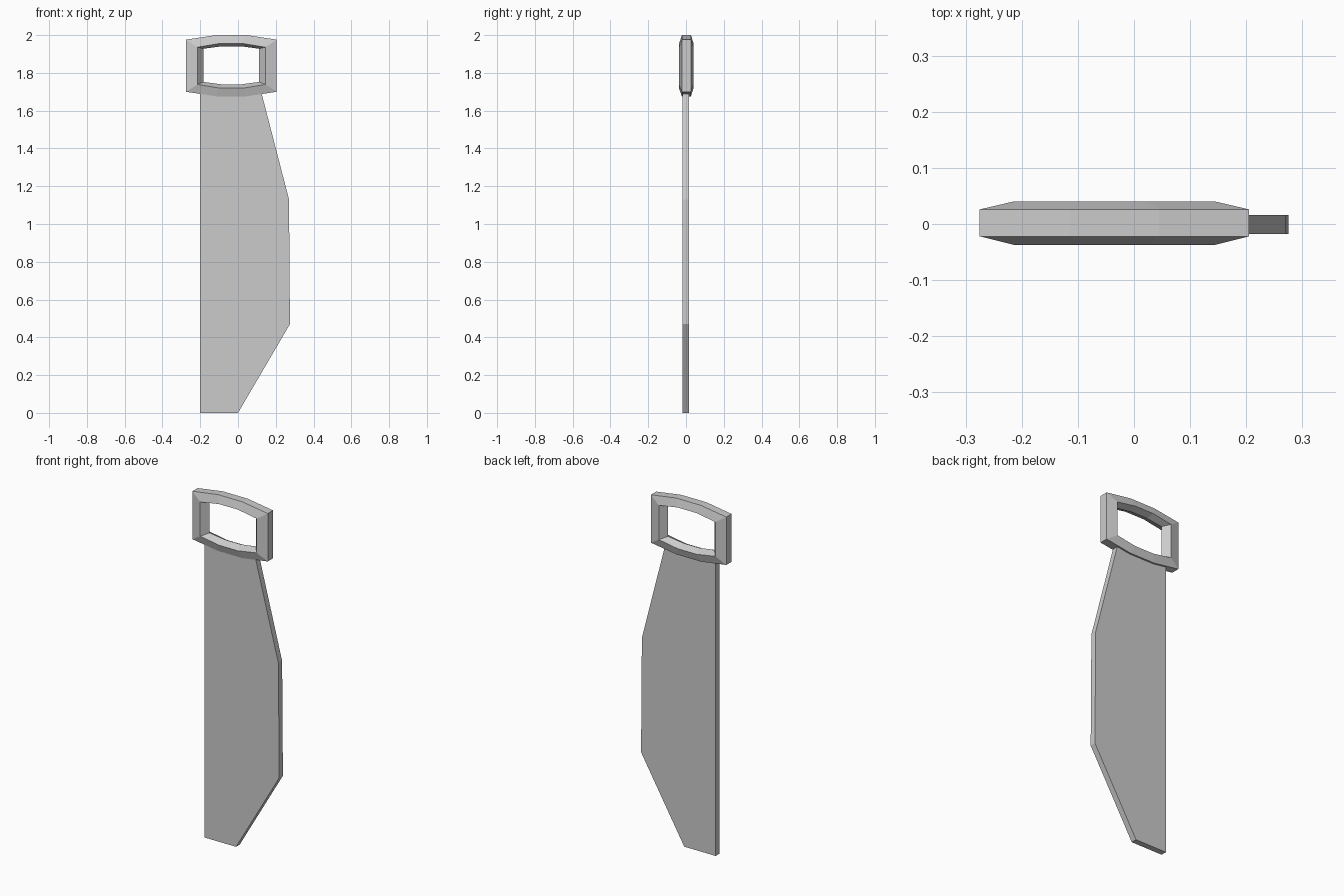
import bpy, bmesh

if "Cube" in bpy.data.objects:
    bpy.data.objects.remove(bpy.data.objects["Cube"], do_unlink=True)

GREY = (0.6, 0.6, 0.6, 1)
grey = bpy.data.materials.new("plain_grey")
grey.use_nodes = True
grey.diffuse_color = GREY
grey.node_tree.nodes["Principled BSDF"].inputs["Base Color"].default_value = GREY


def finish(name, bm):
    bmesh.ops.recalc_face_normals(bm, faces=bm.faces)
    mesh = bpy.data.meshes.new(name)
    bm.to_mesh(mesh)
    bm.free()
    mesh.materials.append(grey)
    bpy.context.collection.objects.link(bpy.data.objects.new(name, mesh))


# Blade: flat outline given thickness
outline = [(-0.2, 0), (0, 0), (0.275, 0.47), (0.27, 1.13), (0.12, 1.71), (-0.2, 1.71)]
bm = bmesh.new()
face = bm.faces.new([bm.verts.new((x, -0.018, z)) for x, z in outline])
extruded = bmesh.ops.extrude_face_region(bm, geom=[face])["geom"]
bmesh.ops.translate(bm, vec=(0, 0.034, 0),
                    verts=[v for v in extruded if isinstance(v, bmesh.types.BMVert)])
finish("blade", bm)


# Handle: bowed rectangular loops bridged into a ring with a five-sided section
def bowed_loop(bm, y, left, right, low, high, bow):
    xs = [left + (right - left) * i / 3 for i in range(4)]
    rise = [0, bow, bow, 0]
    bottom = [(x, low - r) for x, r in zip(xs, rise)]
    top = [(x, high + r) for x, r in zip(xs, rise)]
    return [bm.verts.new((x, y, z)) for x, z in bottom + top[::-1]]


outer = (-0.275, 0.205, 1.70, 1.976, 0.024)
rim = (-0.215, 0.145, 1.739, 1.936, 0.02)
inner = (-0.182, 0.112, 1.752, 1.928, 0.013)
section = [(-0.022, outer), (-0.037, rim), (0.002, inner), (0.04, rim), (0.026, outer)]

bm = bmesh.new()
loops = [bowed_loop(bm, y, *shape) for y, shape in section]
for k, a in enumerate(loops):
    b = loops[(k + 1) % len(loops)]
    for i in range(len(a)):
        j = (i + 1) % len(a)
        bm.faces.new((a[i], a[j], b[j], b[i]))
finish("handle", bm)
